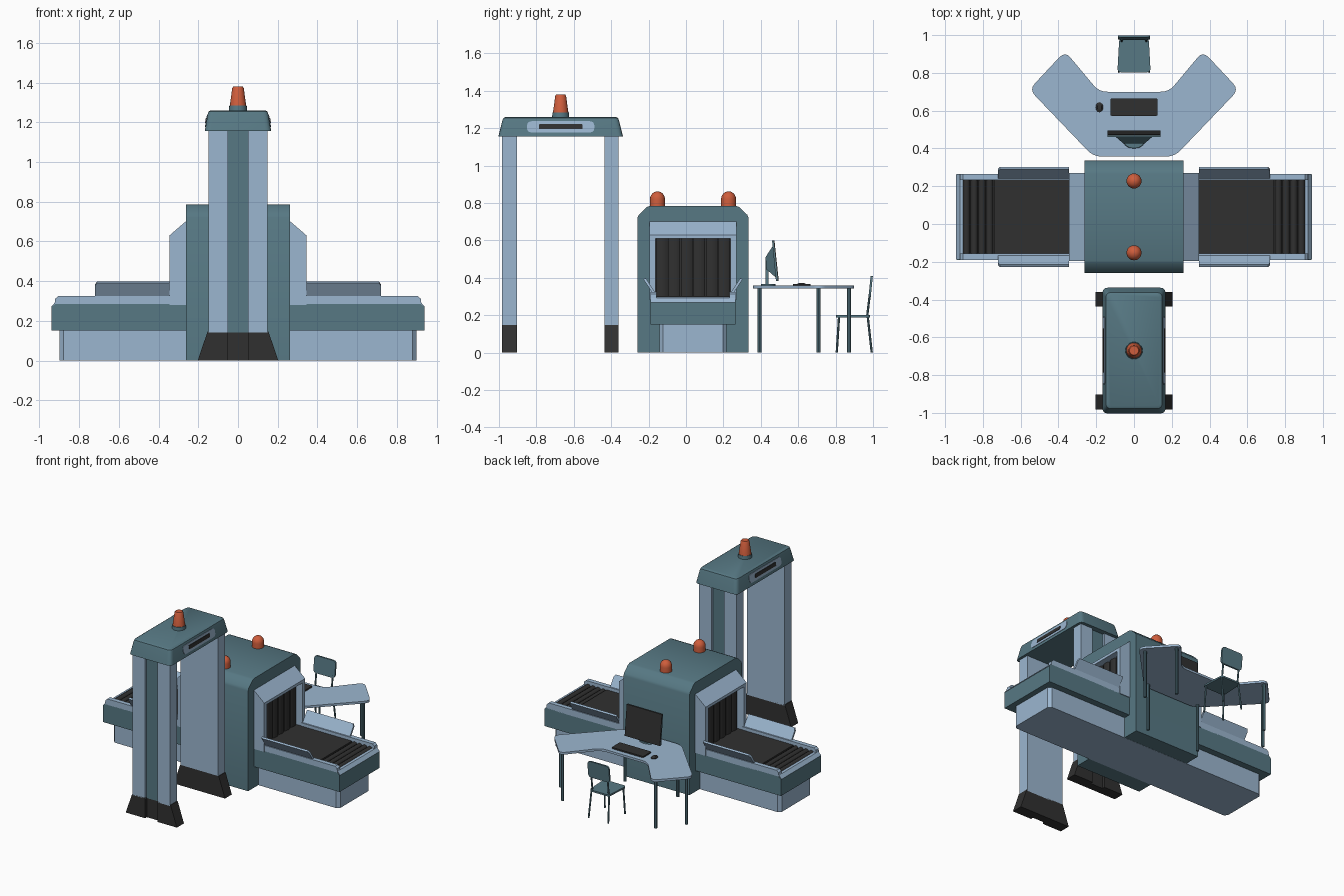
import bpy, bmesh, math
from mathutils import Vector

if "Cube" in bpy.data.objects:
    bpy.data.objects.remove(bpy.data.objects["Cube"])


def mat(name, rgb):
    m = bpy.data.materials.new(name)
    m.diffuse_color = (*rgb, 1)
    m.use_nodes = True
    m.node_tree.nodes["Principled BSDF"].inputs["Base Color"].default_value = m.diffuse_color
    return m


BLUE = mat("light_blue", (0.33, 0.47, 0.63))
TEAL = mat("slate_teal", (0.095, 0.19, 0.23))
DARK = mat("charcoal", (0.03, 0.03, 0.03))
ORANGE = mat("beacon_orange", (0.62, 0.11, 0.045))
CY = 0.0375  # centre line of the scanner in y


def make(name, bm, m):
    bmesh.ops.recalc_face_normals(bm, faces=bm.faces)
    me = bpy.data.meshes.new(name)
    bm.to_mesh(me)
    bm.free()
    ob = bpy.data.objects.new(name, me)
    me.materials.append(m)
    bpy.context.collection.objects.link(ob)
    bpy.ops.object.select_all(action='DESELECT')
    ob.select_set(True)
    bpy.context.view_layer.objects.active = ob
    bpy.ops.object.shade_smooth_by_angle(angle=math.radians(35))
    return ob


def loft(name, rings, m):
    """Closed skin through rings of points."""
    bm = bmesh.new()
    vr = [[bm.verts.new(p) for p in r] for r in rings]
    n = len(rings[0])
    for a, b in zip(vr, vr[1:]):
        for i in range(n):
            bm.faces.new((a[i], a[(i + 1) % n], b[(i + 1) % n], b[i]))
    bm.faces.new(vr[0])
    bm.faces.new(vr[-1])
    return make(name, bm, m)


def prism(name, pts, axis, a, b, m):
    """Extrude a 2D profile: axis x takes (y,z), y takes (x,z), z takes (x,y)."""
    def place(p, t):
        return {'x': (t, *p), 'y': (p[0], t, p[1]), 'z': (*p, t)}[axis]
    return loft(name, [[place(p, t) for p in pts] for t in (a, b)], m)


def box(name, x0, x1, y0, y1, z0, z1, m):
    return prism(name, [(x0, y0), (x1, y0), (x1, y1), (x0, y1)], 'z', z0, z1, m)


def rounded(pts, r, seg=4):
    """Polygon with its corners cut back by r and rounded."""
    out, n = [], len(pts)
    for i in range(n):
        p, c, q = (Vector(pts[(i + k) % n]) for k in (-1, 0, 1))
        a, b = c + (p - c).normalized() * r, c + (q - c).normalized() * r
        for k in range(seg + 1):
            t = k / seg
            out.append(tuple(a * (1 - t) ** 2 + c * 2 * t * (1 - t) + b * t * t))
    return out


def rect(x0, x1, y0, y1, r, seg=4):
    return rounded([(x0, y0), (x1, y0), (x1, y1), (x0, y1)], r, seg)


def lathe(name, x, y, prof, m, n=20, sy=1):
    loft(name, [[(x + r * math.cos(2 * math.pi * i / n), y + sy * r * math.sin(2 * math.pi * i / n), z)
                 for i in range(n)] for r, z in prof], m)


def rod(name, p, q, r, m, n=8):
    p, q = Vector(p), Vector(q)
    d = (q - p).normalized()
    u = d.orthogonal().normalized()
    v = d.cross(u)
    ang = [2 * math.pi * i / n for i in range(n)]
    loft(name, [[c + u * r * math.cos(t) + v * r * math.sin(t) for t in ang] for c in (p, q)], m)


# Scanner body and plinth
half = [(0.2975, 0.001), (0.2975, 0.72), (0.29, 0.737), (0.247, 0.778), (0.23, 0.785)]
prism("scanner_body", [(CY + y, z) for y, z in half] + [(CY - y, z) for y, z in reversed(half)],
      'x', -0.262, 0.262, TEAL)
prism("scanner_plinth", rect(-0.9, 0.9, CY - 0.18, CY + 0.18, 0.02, 1), 'z', 0, 0.16, BLUE)
for y in (CY - 0.19, CY + 0.19):
    lathe("scanner_beacon", 0, y, [(0.04, 0.78), (0.04, 0.82)] +
          [(0.04 * math.cos(t * math.pi / 12), 0.82 + 0.042 * math.sin(t * math.pi / 12)) for t in range(1, 6)]
          + [(0.002, 0.862)], ORANGE)

for s in (-1, 1):
    def xs(pts):
        return [(s * x, z) for x, z in pts]

    # Conveyor bed, belt, end strip and rollers
    prism("conveyor_bed", xs([(0.25, 0.15), (0.94, 0.15), (0.94, 0.27), (0.922, 0.284), (0.25, 0.284)]),
          'y', CY - 0.2275, CY + 0.2275, TEAL)
    prism("conveyor_end_strip", xs([(0.905, 0.26), (0.942, 0.269), (0.922, 0.293), (0.905, 0.296)]),
          'y', CY - 0.224, CY + 0.224, BLUE)
    box("conveyor_bed_floor", s * 0.7, s * 0.908, CY - 0.197, CY + 0.197, 0.27, 0.288, DARK)
    box("conveyor_belt", s * 0.25, s * 0.742, CY - 0.197, CY + 0.197, 0.27, 0.302, DARK)
    for i in range(4):
        x = s * (0.764 + 0.041 * i)
        rod("conveyor_roller", (x, CY - 0.197, 0.284), (x, CY + 0.197, 0.284), 0.0195, DARK, 12)

    # Entrance hood with open front and hanging curtain
    hood = xs([(0.25, 0.28), (0.345, 0.28), (0.345, 0.63), (0.25, 0.712)])
    lintel = xs([(0.25, 0.61), (0.345, 0.61), (0.345, 0.63), (0.25, 0.712)])
    prism("hood_lintel", lintel, 'y', CY - 0.2, CY + 0.2, BLUE)
    for t in (-1, 1):
        prism("hood_side", hood, 'y', CY + t * 0.2, CY + t * 0.2325, BLUE)
        # Raised side rail and outward leaning guard
        rail = xs([(0.34, 0.28), (0.925, 0.28), (0.92, 0.312), (0.905, 0.325), (0.34, 0.325)])
        prism("conveyor_rail", rail, 'y', CY + t * 0.195, CY + t * 0.2275, BLUE)
        outline = [(0.345, 0), (0.72, 0), (0.72, 0.065), (0.71, 0.08), (0.345, 0.08)]
        loft("conveyor_guard", [[(s * x, CY + t * (0.2 + d + h * 0.66), 0.318 - d * 0.6 + h)
                                 for x, h in outline] for d in (0, 0.012)], BLUE)
    box("curtain_backing", s * 0.255, s * 0.285, CY - 0.2, CY + 0.2, 0.29, 0.615, DARK)
    for i in range(6):
        y = CY - 0.2 + 0.4 * (i + 0.5) / 6
        prism("curtain_strip", [(s * 0.29 + 0.014 * math.cos(a * math.pi / 5),
                                 y + 0.0333 * math.sin(a * math.pi / 5)) for a in range(10)],
              'z', 0.295, 0.615, DARK)

# Walk-through detector: grooved posts and flared feet
for y_in, y_out in ((-0.903, -0.983), (-0.437, -0.36)):
    g = y_out - math.copysign(0.02, y_out - y_in)

    def section(w):
        return [(-w, y_in), (w, y_in), (w, y_out), (0.05, y_out), (0.05, g), (-0.05, g),
                (-0.05, y_out), (-w, y_out)]
    prism("detector_post", section(0.149), 'z', 0.14, 1.16, BLUE)
    box("detector_post_strip", -0.05, 0.05, g, g + (y_out - g) * 0.25, 0.14, 1.16, TEAL)
    loft("detector_foot", [[(x, y, 0) for x, y in section(0.203)],
                           [(x, y, 0.147) for x, y in section(0.153)]], DARK)

# Detector head with display on both sides and beacon
HY = -0.67
unit = rect(-0.167, 0.167, -0.333, 0.333, 0.03)
loft("detector_head", [[(x * a / 0.167, HY + y * b / 0.333, z) for x, y in unit] for z, a, b in
                       ((1.155, 0.167, 0.333), (1.24, 0.153, 0.312), (1.253, 0.149, 0.307),
                        (1.26, 0.138, 0.296))], TEAL)
for s in (-1, 1):
    for name, hy, z0, z1, r, off, m in (("display_panel", 0.18, 1.177, 1.237, 0.025, 0.003, BLUE),
                                        ("display_screen", 0.117, 1.195, 1.221, 0.004, 0.006, DARK)):
        pts = rect(HY - hy, HY + hy, z0, z1, r)
        loft(name, [[(s * (0.167 - (z - 1.155) * 0.165 + o), y, z) for y, z in pts]
                    for o in (-0.003, off)], m)
lathe("detector_beacon_base", 0, HY, [(0.046, 1.255), (0.044, 1.284)], TEAL)
lathe("detector_beacon", 0, HY, [(0.041, 1.284), (0.029, 1.372), (0.024, 1.38)], ORANGE)

# Angled desk with legs
side = [(0.215, 0.357), (0.555, 0.712), (0.365, 0.915), (0.185, 0.7)]
prism("desk_top", rounded(side + [(-x, y) for x, y in reversed(side)], 0.045), 'z', 0.342, 0.358, BLUE)
for s in (-1, 1):
    for x, y in ((0.21, 0.393), (0.5, 0.708), (0.37, 0.872)):
        rod("desk_leg", (s * x, y, 0), (s * x, y, 0.343), 0.011, TEAL)

# Monitor
lathe("monitor_base", 0, 0.44, [(0.058, 0.356), (0.055, 0.366)], TEAL, sy=0.7)
box("monitor_stand", -0.025, 0.025, 0.425, 0.44, 0.36, 0.5, TEAL)
prism("monitor_case", [(0.46, 0.6), (0.468, 0.6), (0.491, 0.382), (0.481, 0.382)], 'x', -0.14, 0.14, TEAL)
prism("monitor_screen", [(0.466, 0.6), (0.473, 0.6), (0.496, 0.382), (0.489, 0.382)], 'x', -0.14, 0.14, DARK)
loft("monitor_rear_housing", [[(-w, y1, z1), (w, y1, z1), (w, y0, z0), (-w, y0, z0)] for w, y0, z0, y1, z1 in
                              ((0.1, 0.482, 0.4, 0.464, 0.57), (0.055, 0.43, 0.445, 0.425, 0.51))], TEAL)

# Keyboard and mouse
prism("keyboard", rect(-0.125, 0.125, 0.572, 0.665, 0.01), 'z', 0.356, 0.368, DARK)
lathe("mouse", -0.183, 0.618, [(0.02, 0.356), (0.02, 0.364), (0.012, 0.371)], DARK, 12, 1.35)

# Chair
prism("chair_seat", rounded([(-0.088, 0.803), (0.088, 0.803), (0.078, 0.985), (-0.078, 0.985)], 0.02),
      'z', 0.188, 0.2, TEAL)
pts = rect(-0.085, 0.085, 0.29, 0.41, 0.025)
loft("chair_back", [[(x, 0.975 + d + (z - 0.29) * 0.1, z) for x, z in pts] for d in (0, 0.012)], TEAL)
for s in (-1, 1):
    rod("chair_front_leg", (s * 0.075, 0.818, 0.19), (s * 0.08, 0.806, 0), 0.006, TEAL)
    rod("chair_rear_leg", (s * 0.07, 0.972, 0.19), (s * 0.078, 0.993, 0), 0.006, TEAL)
    rod("chair_back_post", (s * 0.065, 0.968, 0.19), (s * 0.065, 0.985, 0.33), 0.006, TEAL)
